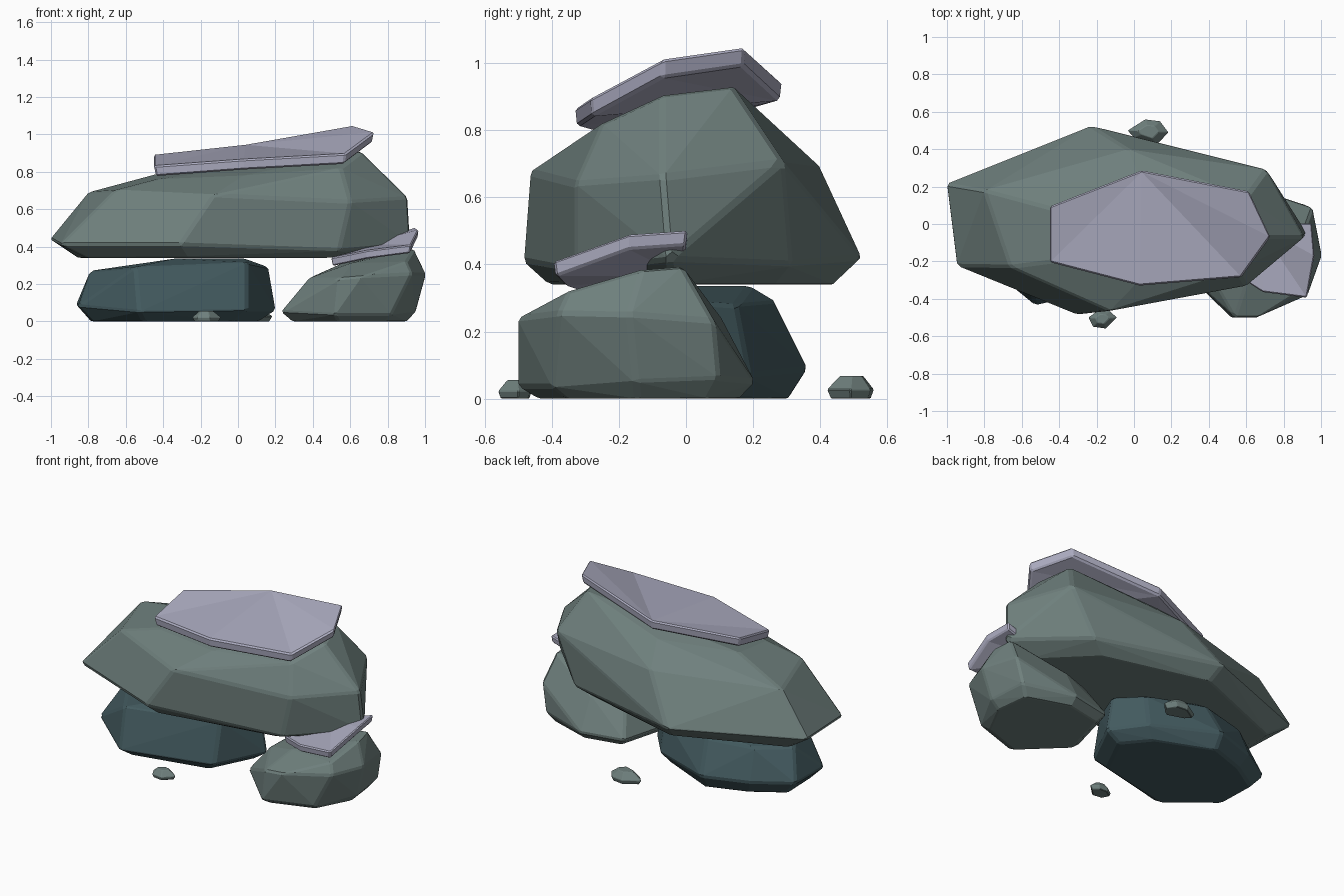
import bpy
import bmesh
from math import radians
from mathutils import Vector

default_cube = bpy.data.objects.get("Cube")
if default_cube:
    bpy.data.objects.remove(default_cube, do_unlink=True)


def make_material(name, colour):
    material = bpy.data.materials.new(name)
    material.use_nodes = True
    material.diffuse_color = (*colour, 1)
    shader = material.node_tree.nodes["Principled BSDF"]
    shader.inputs["Base Color"].default_value = (*colour, 1)
    shader.inputs["Roughness"].default_value = 0.9
    return material


green_stone = make_material("grey green stone", (0.158, 0.215, 0.205))
teal_stone = make_material("dark teal stone", (0.056, 0.103, 0.115))
pale_stone = make_material("pale lilac stone", (0.42, 0.42, 0.54))


def finish(mesh_data, name, material, bevel_width):
    """Turn a bmesh into a flat shaded object with worn edges."""
    bmesh.ops.recalc_face_normals(mesh_data, faces=mesh_data.faces)
    mesh = bpy.data.meshes.new(name)
    mesh_data.to_mesh(mesh)
    mesh_data.free()
    mesh.materials.append(material)
    stone = bpy.data.objects.new(name, mesh)
    bpy.context.collection.objects.link(stone)
    bevel = stone.modifiers.new("worn edges", "BEVEL")
    bevel.width = bevel_width
    bevel.segments = 1
    bevel.limit_method = "ANGLE"
    bevel.angle_limit = radians(22)


def make_rock(name, material, widest, shoulder, crown, floor, inset, bevel_width):
    """Faceted boulder: convex skin around stacked rings and a flat underside."""
    centre = sum((Vector(point) for point in widest), Vector()) / len(widest)
    underside = []
    for point in widest:
        pulled = centre.lerp(Vector(point), inset)
        pulled.z = floor
        underside.append(pulled)
    mesh_data = bmesh.new()
    for point in underside + widest + shoulder + crown:
        mesh_data.verts.new(point)
    hull = bmesh.ops.convex_hull(mesh_data, input=mesh_data.verts)
    loose = set(hull["geom_interior"] + hull["geom_unused"])
    bmesh.ops.delete(
        mesh_data,
        geom=[item for item in loose if isinstance(item, bmesh.types.BMVert)],
        context="VERTS",
    )
    bmesh.ops.dissolve_limit(
        mesh_data,
        angle_limit=radians(3),
        verts=mesh_data.verts,
        edges=mesh_data.edges,
    )
    finish(mesh_data, name, material, bevel_width)


def make_slab(name, outline, thickness, inset, bevel_width):
    """Thin cap stone: a folded top sheet, fanned from the last point."""
    centre = sum((Vector(point) for point in outline), Vector()) / len(outline)
    mesh_data = bmesh.new()
    top = [mesh_data.verts.new(point) for point in outline]
    bottom = []
    for point in outline:
        lowered = centre.lerp(Vector(point), inset)
        lowered.z = point[2] - thickness
        bottom.append(mesh_data.verts.new(lowered))
    count = len(outline)
    for ring in (top, bottom):
        for index in range(count - 2):
            mesh_data.faces.new((ring[-1], ring[index], ring[index + 1]))
    for index in range(count):
        following = (index + 1) % count
        mesh_data.faces.new(
            (top[index], top[following], bottom[following], bottom[index])
        )
    finish(mesh_data, name, pale_stone, bevel_width)


# Large boulder resting across the two supports
make_rock(
    "large_boulder",
    green_stone,
    widest=[
        (-1.005, 0.215, 0.44), (-0.95, -0.225, 0.41), (-0.31, -0.485, 0.41),
        (0.54, -0.33, 0.38), (0.925, -0.05, 0.415), (0.56, 0.315, 0.4),
        (-0.23, 0.525, 0.42),
    ],
    shoulder=[
        (-0.8, 0.18, 0.69), (-0.66, -0.23, 0.7), (-0.13, -0.465, 0.675),
        (0.6, -0.33, 0.64), (0.91, -0.07, 0.66), (0.71, 0.29, 0.705),
        (-0.03, 0.4, 0.69),
    ],
    crown=[
        (-0.43, 0.08, 0.79), (-0.43, -0.2, 0.76), (0.03, 0.25, 0.82),
        (0.03, -0.3, 0.78), (0.55, -0.25, 0.82), (0.6, 0.14, 0.93),
        (0.66, -0.07, 0.905),
    ],
    floor=0.34,
    inset=0.84,
    bevel_width=0.012,
)

# Dark support under the narrow end
make_rock(
    "dark_support_rock",
    teal_stone,
    widest=[
        (-0.865, 0.13, 0.09), (-0.855, -0.17, 0.08), (-0.53, -0.435, 0.05),
        (0.05, -0.31, 0.06), (0.205, 0, 0.06), (0.05, 0.19, 0.07),
        (-0.36, 0.365, 0.09), (-0.64, 0.27, 0.09),
    ],
    shoulder=[
        (-0.79, 0.04, 0.27), (-0.55, -0.36, 0.29), (0.05, -0.25, 0.315),
        (0.165, 0, 0.29), (0.04, 0.15, 0.28), (-0.33, 0.265, 0.29),
        (-0.62, 0.2, 0.28),
    ],
    crown=[(-0.34, -0.2, 0.335), (0.04, -0.1, 0.335), (-0.3, 0.19, 0.335)],
    floor=0,
    inset=0.84,
    bevel_width=0.012,
)

# Smaller support under the wide end
make_rock(
    "side_support_rock",
    green_stone,
    widest=[
        (0.23, -0.22, 0.05), (0.52, -0.5, 0.035), (0.82, -0.4, 0.035),
        (0.95, -0.15, 0.05), (0.92, 0.1, 0.06), (0.6, 0.205, 0.05),
        (0.33, 0.15, 0.05),
    ],
    shoulder=[
        (0.38, -0.22, 0.23), (0.54, -0.5, 0.23), (0.66, -0.5, 0.24),
        (0.93, -0.38, 0.255), (1.005, -0.17, 0.25), (0.955, 0.085, 0.23),
        (0.6, 0.1, 0.25), (0.4, 0.04, 0.24),
    ],
    crown=[
        (0.94, -0.13, 0.385), (0.92, -0.01, 0.395), (0.6, -0.32, 0.31),
        (0.9, -0.35, 0.32), (0.6, -0.02, 0.33),
    ],
    floor=0,
    inset=0.85,
    bevel_width=0.01,
)

# Pale cap stones
make_slab(
    "large_cap_slab",
    [
        (-0.45, 0.095, 0.892), (-0.45, -0.205, 0.832), (0.03, -0.33, 0.867),
        (0.575, -0.285, 0.897), (0.73, -0.07, 1.012), (0.615, 0.175, 1.047),
        (0.04, 0.287, 0.945),
    ],
    thickness=0.056,
    inset=0.98,
    bevel_width=0.009,
)
make_slab(
    "small_cap_slab",
    [
        (0.495, -0.24, 0.34), (0.69, -0.365, 0.38), (0.925, -0.395, 0.41),
        (0.965, -0.17, 0.49), (0.95, 0.005, 0.502), (0.66, 0, 0.41),
    ],
    thickness=0.045,
    inset=0.97,
    bevel_width=0.007,
)


def make_pebble(name, outline, height):
    """Little stone: a bulging outline with a shrunken flat crown."""
    centre = sum((Vector(point) for point in outline), Vector((0, 0))) / len(outline)
    widest = [(x, y, height * 0.4) for x, y in outline]
    crown = []
    for point in outline:
        pulled = centre.lerp(Vector(point), 0.5)
        crown.append((pulled.x, pulled.y, height))
    make_rock(name, green_stone, widest, [], crown, 0, 0.85, 0.003)


# Loose pebbles on the ground
make_pebble(
    "back_pebble",
    [(-0.035, 0.5), (0.06, 0.56), (0.14, 0.55), (0.185, 0.49), (0.12, 0.42), (0, 0.46)],
    0.068,
)
make_pebble(
    "front_pebble",
    [(-0.245, -0.5), (-0.19, -0.46), (-0.13, -0.465), (-0.09, -0.5), (-0.15, -0.56), (-0.22, -0.55)],
    0.055,
)
